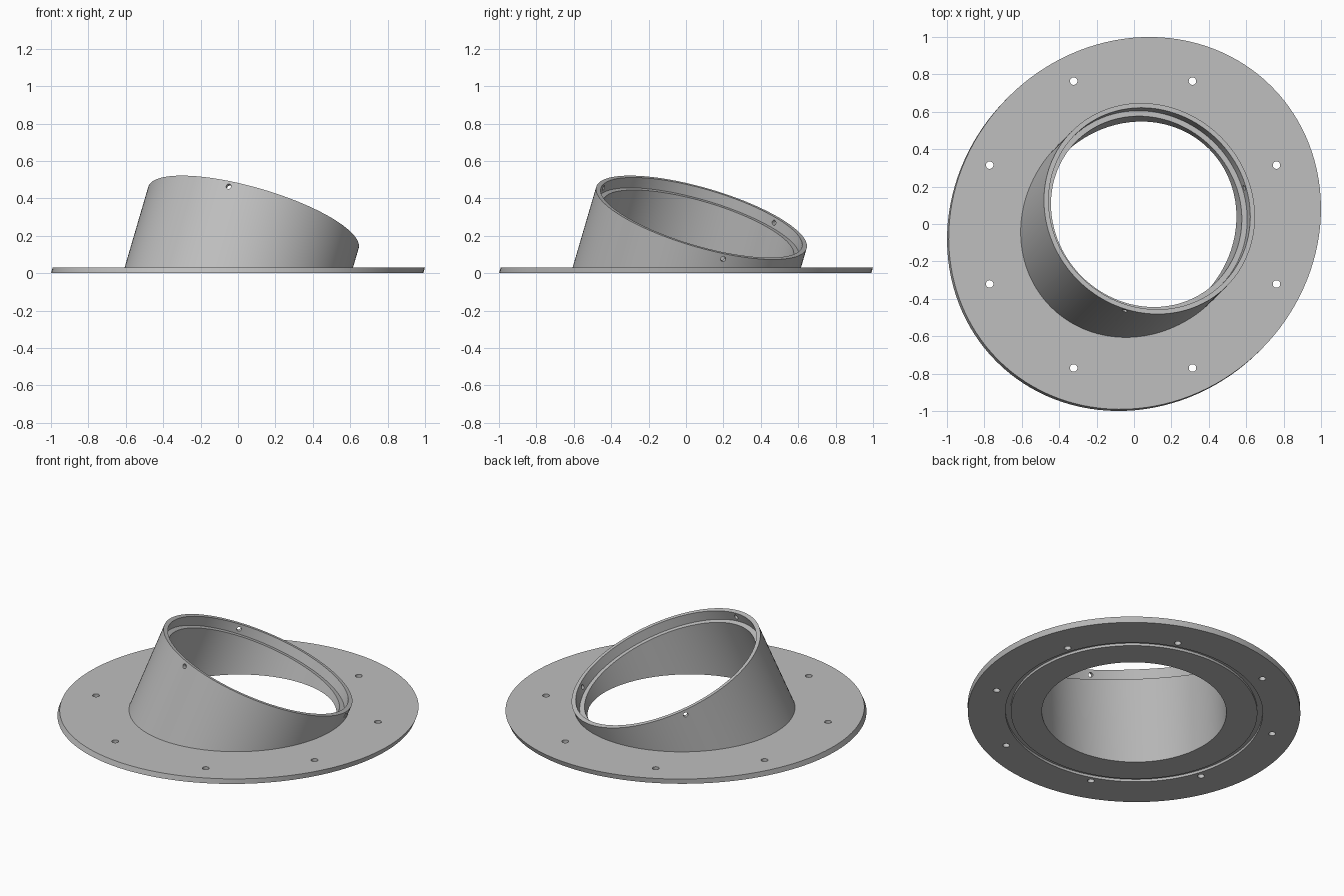
import bpy, bmesh, math
from mathutils import Vector, Matrix

cube = bpy.data.objects.get("Cube")
if cube:
    bpy.data.objects.remove(cube, do_unlink=True)

# Tilted tube frame: axis leans toward +x +y
TILT = math.radians(22.5)
S, C = math.sin(TILT), math.cos(TILT)
H = math.sqrt(0.5)
AXIS = Vector((S * H, S * H, C))
DOWN = Vector((C * H, C * H, -S))
SIDE = Vector((-H, H, 0))
THICK = 0.031
SHIFT = THICK * math.tan(TILT) * H / 2
ORIGIN = Vector((-SHIFT, -SHIFT, 0))
LENGTH = 0.322
SEGMENTS = 128

# Material
metal = bpy.data.materials.new("light_grey")
metal.use_nodes = True
grey = (0.52, 0.52, 0.52, 1)
metal.diffuse_color = grey
metal.node_tree.nodes["Principled BSDF"].inputs["Base Color"].default_value = grey


def make_object(name, bm):
    mesh = bpy.data.meshes.new(name)
    bmesh.ops.recalc_face_normals(bm, faces=bm.faces)
    bm.to_mesh(mesh)
    bm.free()
    mesh.materials.append(metal)
    obj = bpy.data.objects.new(name, mesh)
    bpy.context.collection.objects.link(obj)
    return obj


def ring(bm, radius, kind, value):
    """Ring on a tilted cylinder, cut level at a height or square to the axis."""
    verts = []
    for i in range(SEGMENTS):
        a = math.tau * i / SEGMENTS
        p = ORIGIN + radius * (math.cos(a) * DOWN + math.sin(a) * SIDE)
        along = (value - p.z) / C if kind == "level" else value
        verts.append(bm.verts.new(p + AXIS * along))
    return verts


# Flange, tube, stepped mouth, bore and underside groove as one closed loft
OUTER, TUBE, MOUTH, BORE = 0.955, 0.586, 0.56, 0.53
GROOVE_IN, GROOVE_OUT, GROOVE_DEPTH = 0.708, 0.739, 0.013
LEDGE = LENGTH - 0.06
sections = [
    (OUTER, "level", 0), (OUTER, "level", THICK), (TUBE, "level", THICK),
    (TUBE, "square", LENGTH), (MOUTH, "square", LENGTH),
    (MOUTH, "square", LEDGE), (BORE, "square", LEDGE), (BORE, "level", 0),
    (GROOVE_IN, "level", 0), (GROOVE_IN, "level", GROOVE_DEPTH),
    (GROOVE_OUT, "level", GROOVE_DEPTH), (GROOVE_OUT, "level", 0),
]
bm = bmesh.new()
rings = [ring(bm, *s) for s in sections]
for k, low in enumerate(rings):
    high = rings[(k + 1) % len(rings)]
    for i in range(SEGMENTS):
        j = (i + 1) % SEGMENTS
        bm.faces.new((low[i], low[j], high[j], high[i]))
body = make_object("flanged_tilted_collar", bm)


# Hole cutters
def add_pin(bm, center, direction, radius, depth):
    turn = direction.to_track_quat("Z", "Y").to_matrix().to_4x4()
    bmesh.ops.create_cone(bm, cap_ends=True, segments=24, radius1=radius,
                          radius2=radius, depth=depth,
                          matrix=Matrix.Translation(center) @ turn)


bm = bmesh.new()
for k in range(8):
    a = math.tau * (k + 0.5) / 8
    spot = Vector((0.83 * math.cos(a) - 0.005, 0.83 * math.sin(a) - 0.003, 0))
    add_pin(bm, spot, Vector((0, 0, 1)), 0.02, 0.2)
for k in range(3):
    a = math.radians(90 + 120 * k)
    out = math.cos(a) * DOWN + math.sin(a) * SIDE
    add_pin(bm, ORIGIN + AXIS * (LENGTH - 0.03) + out * 0.573, out, 0.014, 0.1)
cutter = make_object("hole_cutter", bm)
cutter.hide_render = True

cut = body.modifiers.new("holes", "BOOLEAN")
cut.operation = "DIFFERENCE"
cut.solver = "EXACT"
cut.object = cutter

bpy.ops.object.select_all(action="DESELECT")
body.select_set(True)
bpy.context.view_layer.objects.active = body
bpy.ops.object.modifier_apply(modifier=cut.name)
bpy.data.objects.remove(cutter, do_unlink=True)
bpy.ops.object.shade_smooth_by_angle(angle=math.radians(30))
